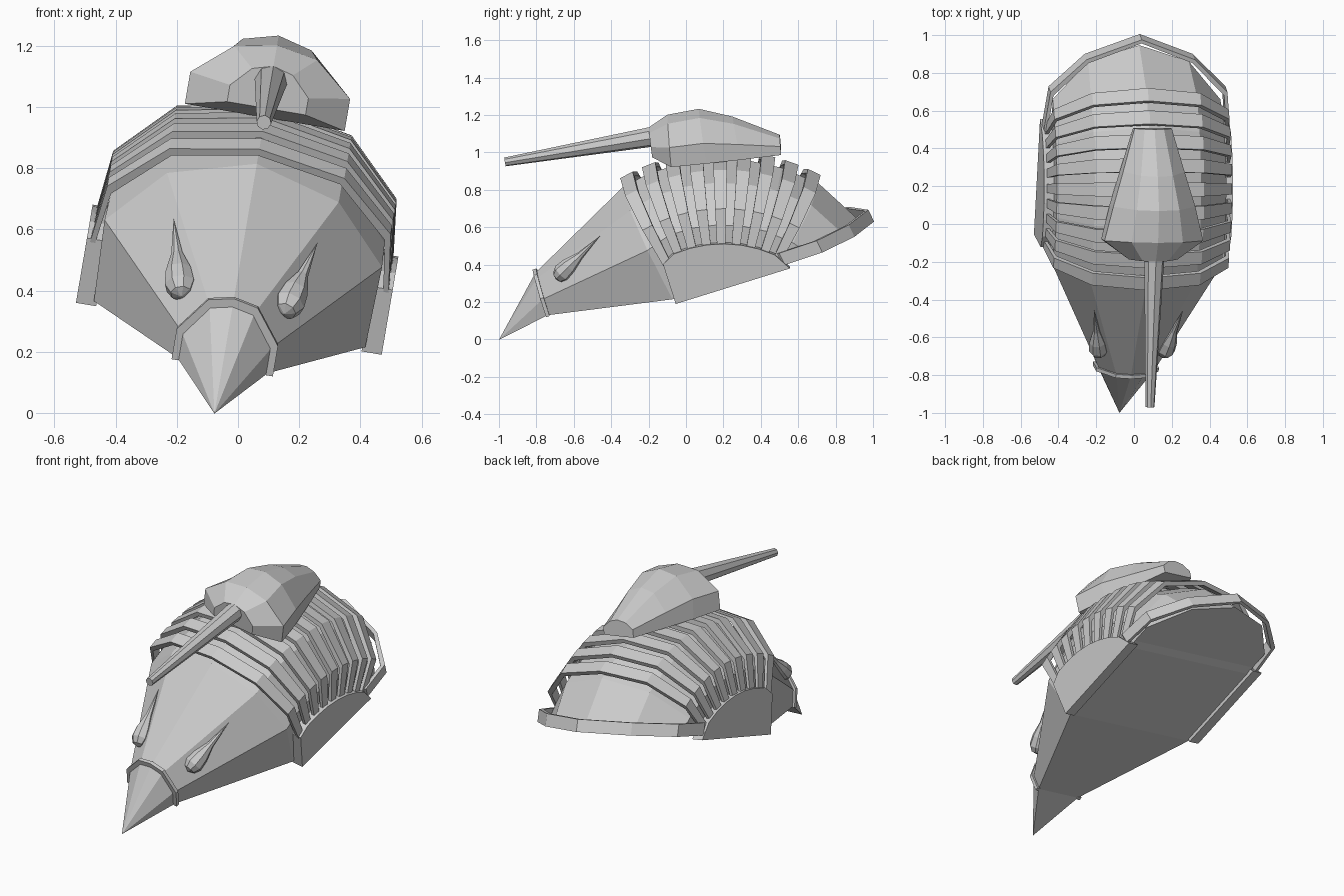
import bpy, bmesh
from math import sin, cos, radians, pi
from mathutils import Matrix, Vector

if "Cube" in bpy.data.objects:
    bpy.data.objects.remove(bpy.data.objects["Cube"])

# The whole vehicle sits pitched and rolled, so parts are built in a level frame and mapped out
FRAME = (Matrix.Translation((-0.03, -0.055, 0.275))
         @ Matrix.Rotation(radians(9.65), 4, 'Y') @ Matrix.Rotation(radians(17.5), 4, 'X'))
CY, CZ = 0.14, -0.40          # hub of the fan of armour bands


def loft(name, rings):
    """Skin closed rings of equal count and cap both ends."""
    bm = bmesh.new()
    vs = [[bm.verts.new(FRAME @ Vector(p)) for p in r] for r in rings]
    n = len(rings[0])
    for a, b in zip(vs, vs[1:]):
        for i in range(n):
            j = (i + 1) % n
            bm.faces.new((a[i], a[j], b[j], b[i]))
    bm.faces.new(vs[0][::-1])
    bm.faces.new(vs[-1])
    bmesh.ops.remove_doubles(bm, verts=bm.verts, dist=0.0005)
    bmesh.ops.recalc_face_normals(bm, faces=bm.faces)
    me = bpy.data.meshes.new(name)
    bm.to_mesh(me)
    bm.free()
    ob = bpy.data.objects.new(name, me)
    bpy.context.collection.objects.link(ob)
    return ob


def arch(half):
    """Mirror a half profile (base to centre) into a full arch."""
    return half + [(-x, *rest) for x, *rest in half[-2::-1]]


def polar(x, r, a):
    return (x, CY + r * cos(radians(a)), CZ + r * sin(radians(a)))


def round_ring(c, axis, r, n):
    axis = Vector(axis).normalized()
    u = axis.cross(Vector((0, 0, 1))).normalized()
    v = u.cross(axis)
    return [Vector(c) + u * r * cos(2 * pi * k / n) + v * r * sin(2 * pi * k / n) for k in range(n)]


# Head and nose cone
nose_sec = [(x, -0.69, z) for x, z in arch([(0.15, 0.09), (0.15, 0.18), (0.075, 0.285), (0, 0.305)])]
back_sec = [(x, -0.013 - 0.16 * (z - 0.026), z)
            for x, z in arch([(0.45, 0.02), (0.46, 0.315), (0.285, 0.52), (0, 0.607)])]
loft("head", [nose_sec, back_sec])
loft("nose_cone", [nose_sec, [(0, -0.986, 0.016)] * 7])

# Collar around the nose
collar = []
for x, z in arch([(0.168, 0.085), (0.168, 0.19), (0.082, 0.307), (0, 0.325)]):
    ix, iz = x * 0.86, 0.085 + (z - 0.085) * 0.88
    collar.append([(x, -0.70, z), (x, -0.68, z), (ix, -0.68, iz), (ix, -0.70, iz)])
loft("nose_collar", collar)

# Body core: fan sections from the head to the tail
core = [back_sec]
for a in (95, 85, 75, 65, 55, 43):
    half = [(0.45, 0.42 / sin(radians(a))), (0.455, 0.76), (0.285, 0.96), (0, 1.04)]
    core.append([polar(x, r, a) for x, r in arch(half)])
core.append([(x, y, 0.03) for x, y in arch([(0.45, 0.64), (0.45, 0.76), (0.27, 0.97), (0, 1.06)])])
loft("body", core)

# Armour bands arching over the body
band = arch([(0.495, 0.63), (0.47, 0.85), (0.29, 1.03), (0, 1.085)])
for k in range(9):
    a = 101 - 6.9 * k
    h = 2.0
    rings = []
    for x, r in band:
        ix, ir = x * 0.965, r - (0.025 if r > 0.7 else 0)
        rings.append([polar(x, r, a - h), polar(x, r, a + h), polar(ix, ir, a + h), polar(ix, ir, a - h)])
    loft(f"armour_band_{k + 1}", rings)

# Tail rim band
rim = []
for x, y in arch([(0.50, 0.62), (0.475, 0.83), (0.29, 1.01), (0, 1.12)]):
    ix, iy = x * 0.965, y - 0.02
    rim.append([(x, y, 0.025), (x, y - 0.01, 0.095), (ix, iy - 0.01, 0.095), (ix, iy, 0.025)])
loft("tail_rim", rim)

# Side skirts and teardrop eyes, mirrored
side_prof = [(0, 0.0), (0.0, 0.225)]
side_prof += [polar(0, 0.665, a)[1:] for a in (96, 88, 80, 72, 64, 56, 48)] + [(0.64, 0.0)]
fat, tip = Vector((0.18, -0.545, 0.29)), Vector((0.24, -0.28, 0.435))
for side, s in (("right", 1), ("left", -1)):
    loft(f"skirt_{side}", [[(s * x, y, z) for y, z in side_prof] for x in (0.44, 0.507)])
    d = (tip - fat).normalized()
    rings = []
    for t, r in ((-0.05, 0), (-0.035, 0.035), (0, 0.052), (0.06, 0.045), (0.14, 0.02), (0.30, 0)):
        rings.append([(s * p.x, p.y, p.z) for p in round_ring(fat + d * t, d, r, 8)])
    loft(f"eye_{side}", rings)

# Turret: (y base, y top, half width, base z, shoulder z, upper z, top z)
turret = []
for yb, yt, w, zb, zs, zm, zt in ((0.10, 0.124, 0.13, 0.735, 0.79, 0.855, 0.874),
                                  (0.187, 0.24, 0.265, 0.676, 0.78, 0.885, 0.91),
                                  (0.37, 0.41, 0.22, 0.63, 0.74, 0.86, 0.89),
                                  (0.55, 0.57, 0.165, 0.585, 0.67, 0.77, 0.795),
                                  (0.76, 0.78, 0.10, 0.535, 0.58, 0.615, 0.626)):
    half = [(w, zb), (w, zs), (w * 0.52, zm), (0, zt)]
    turret.append([(x, yb + (yt - yb) * (z - zb) / (zt - zb), z) for x, z in arch(half)])
loft("turret", turret)

# Gun barrel
a, b = Vector((0, 0.13, 0.82)), Vector((0, -0.665, 0.927))
loft("gun_barrel", [round_ring(a, b - a, 0.054, 8), round_ring(b, b - a, 0.024, 8)])
